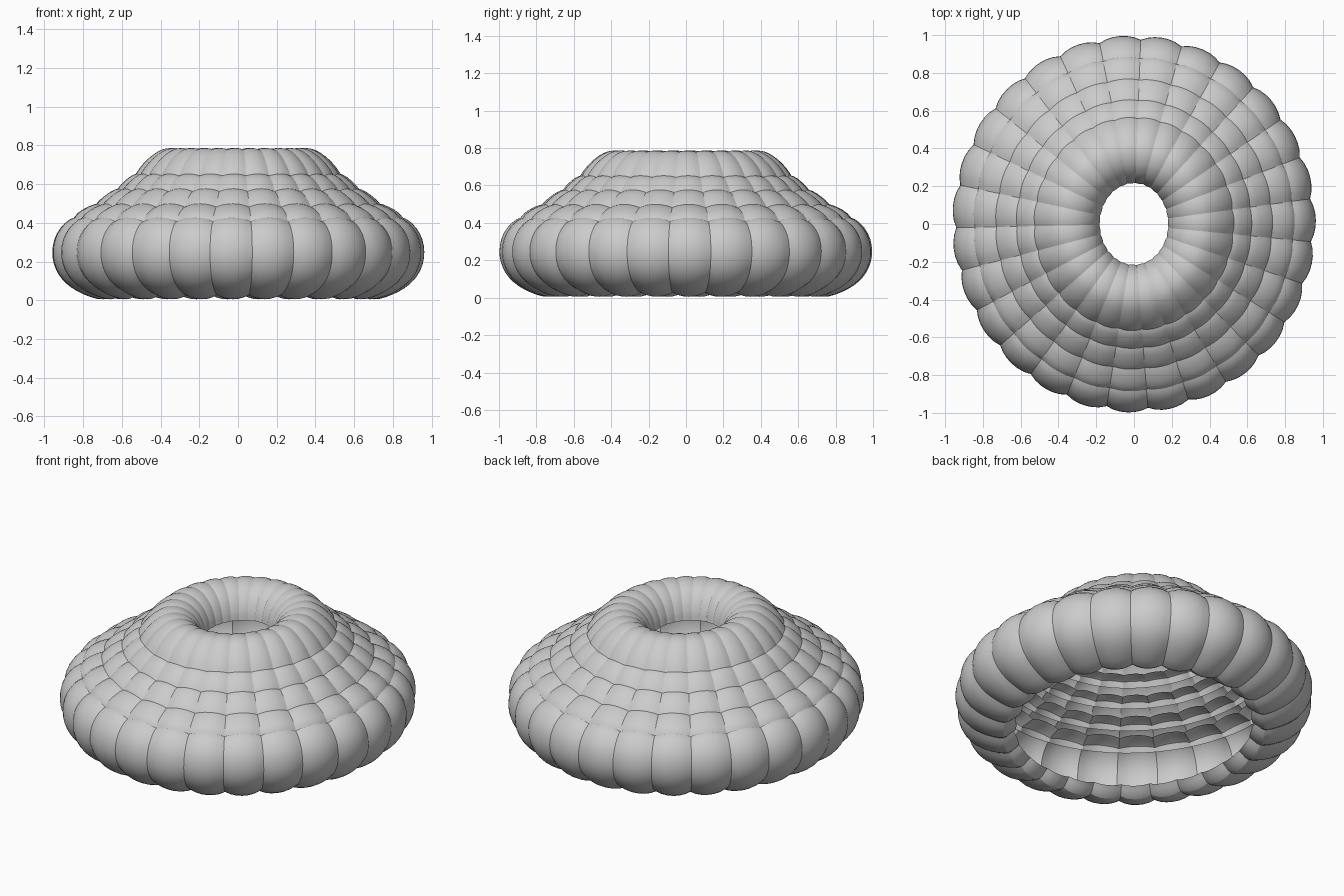
import bpy, bmesh
from math import cos, sin, pi, radians
from mathutils import Vector
from mathutils.geometry import interpolate_bezier

if "Cube" in bpy.data.objects:
    bpy.data.objects.remove(bpy.data.objects["Cube"])

SEGMENTS = 27          # puffy cells around each ring
SUB = 6                # divisions across one cell
PHASE = radians(-5.5)  # angle of the first seam
Y_EXTRA = 0.035        # rings are slightly longer in y


def smooth_path(points, cuts=4):
    """Rounded path through (r, z) points."""
    p = [Vector((r, z, 0)) for r, z in points]
    p = [2 * p[0] - p[1]] + p + [2 * p[-1] - p[-2]]
    out = []
    for a, b, c, d in zip(p, p[1:], p[2:], p[3:]):
        out += interpolate_bezier(b, b + (c - a) / 6, c - (d - b) / 6, c, cuts)[:-1]
    return out + [p[-2]]


def puffy_ring(name, profile, puff):
    """Profile swept round z, pinched inward at every seam."""
    path = smooth_path(profile)
    last = len(path) - 1
    normals = []
    for j in range(last + 1):
        t = (path[min(j + 1, last)] - path[max(j - 1, 0)]).normalized()
        normals.append(Vector((t.y, -t.x, 0)))
    bm = bmesh.new()
    cols = []
    count = SEGMENTS * SUB
    for i in range(count):
        u = (i % SUB) / SUB
        pinch = puff * abs(2 * u - 1) ** 2.2
        a = PHASE + 2 * pi * i / count
        col = []
        for p, n in zip(path, normals):
            q = p - n * pinch * min(1, p.x / 0.6)
            col.append(bm.verts.new((q.x * cos(a), (q.x + Y_EXTRA) * sin(a), max(0, q.y))))
        cols.append(col)
    for i, col in enumerate(cols):
        nxt = cols[(i + 1) % count]
        for j in range(last):
            bm.faces.new((col[j], nxt[j], nxt[j + 1], col[j + 1]))
    mesh = bpy.data.meshes.new(name)
    bm.to_mesh(mesh)
    bm.free()
    obj = bpy.data.objects.new(name, mesh)
    bpy.context.collection.objects.link(obj)
    bpy.ops.object.select_all(action='DESELECT')
    obj.select_set(True)
    bpy.context.view_layer.objects.active = obj
    bpy.ops.object.shade_smooth_by_angle(angle=radians(20))


# Stacked rings, each ending in a lip tucked under the next one
puffy_ring("base_ring", [(0.63, 0.05), (0.70, 0.005), (0.80, 0.03), (0.89, 0.085), (0.945, 0.16),
                         (0.963, 0.25), (0.94, 0.345), (0.87, 0.42), (0.76, 0.445)], 0.022)
puffy_ring("second_ring", [(0.87, 0.395), (0.83, 0.452), (0.75, 0.495), (0.66, 0.51)], 0.018)
puffy_ring("third_ring", [(0.755, 0.47), (0.715, 0.52), (0.64, 0.572), (0.56, 0.585)], 0.015)
puffy_ring("fourth_ring", [(0.645, 0.545), (0.605, 0.60), (0.54, 0.65), (0.46, 0.66)], 0.012)

# Top ring curls over into the centre hole
puffy_ring("top_ring", [(0.55, 0.62), (0.505, 0.69), (0.45, 0.745), (0.39, 0.78), (0.33, 0.785),
                        (0.27, 0.765), (0.22, 0.72), (0.19, 0.66), (0.18, 0.61)], 0.012)
